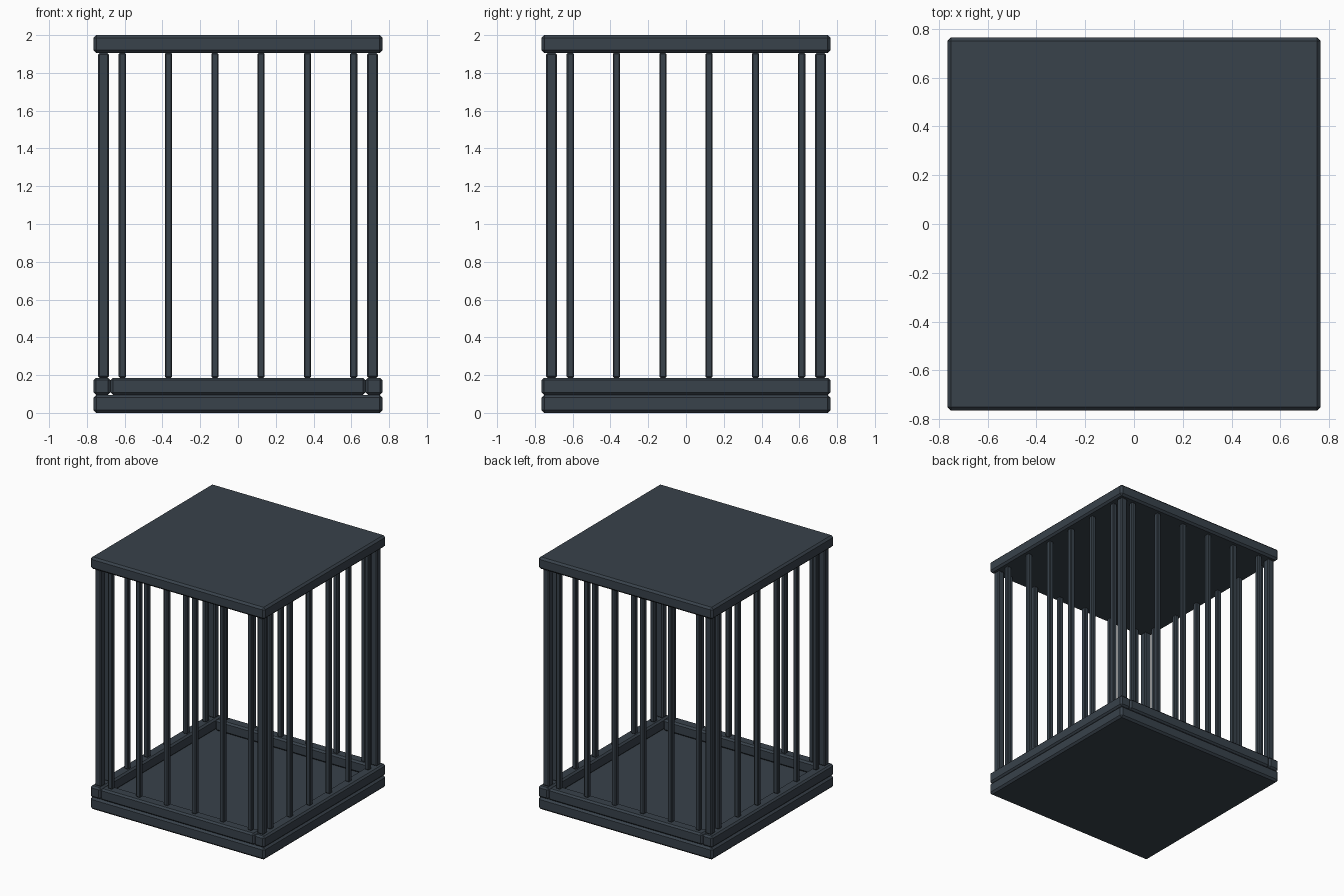
import bpy, bmesh

if "Cube" in bpy.data.objects:
    bpy.data.objects.remove(bpy.data.objects["Cube"])

mat = bpy.data.materials.new("dark_iron")
mat.diffuse_color = (0.04, 0.054, 0.07, 1)
mat.use_nodes = True
mat.node_tree.nodes["Principled BSDF"].inputs["Base Color"].default_value = mat.diffuse_color


def box(name, lo, hi, bevel):
    """Box between two corners with a single flat chamfer on every edge."""
    bm = bmesh.new()
    bmesh.ops.create_cube(bm, size=1)
    for v in bm.verts:
        v.co = [(a + b) / 2 + c * (b - a) for a, b, c in zip(lo, hi, v.co)]
    bmesh.ops.bevel(bm, geom=bm.edges[:], offset=bevel, segments=1,
                    profile=0.5, affect='EDGES')
    me = bpy.data.meshes.new(name)
    bm.to_mesh(me)
    bm.free()
    me.materials.append(mat)
    ob = bpy.data.objects.new(name, me)
    bpy.context.collection.objects.link(ob)


def upright(name, x, y, w, bevel):
    """Vertical square bar between the lower rails and the roof."""
    box(name, (x - w / 2, y - w / 2, Z_RAIL), (x + w / 2, y + w / 2, Z_ROOF), bevel)


R = 0.765          # half width of the cage
IN = 0.675         # inner face of the rails
C = 0.712          # centre line of posts and bars
Z_FLOOR, Z_RAIL, Z_ROOF = 0.096, 0.186, 1.906

# floor and roof slabs
box("floor_slab", (-R, -R, 0), (R, R, Z_FLOOR), 0.015)
box("roof_slab", (-R, -R, Z_ROOF), (R, R, 2.0), 0.015)

# lower rails: full length on the sides, fitted between them front and back
for s, side, end in ((-1, "left", "front"), (1, "right", "back")):
    a, b = sorted((s * IN, s * R))
    box(side + "_rail", (a, -R, Z_FLOOR), (b, R, Z_RAIL), 0.013)
    box(end + "_rail", (-IN, a, Z_FLOOR), (IN, b, Z_RAIL), 0.013)

    # corner posts
    for t in (-1, 1):
        upright(f"{side}_corner_post", s * C, t * C, 0.056, 0.008)

    # six bars per wall
    for i in range(6):
        p = -0.6125 + i * 0.245
        upright(f"{end}_bar", p, s * C, 0.038, 0.006)
        upright(f"{side}_bar", s * C, p, 0.038, 0.006)
